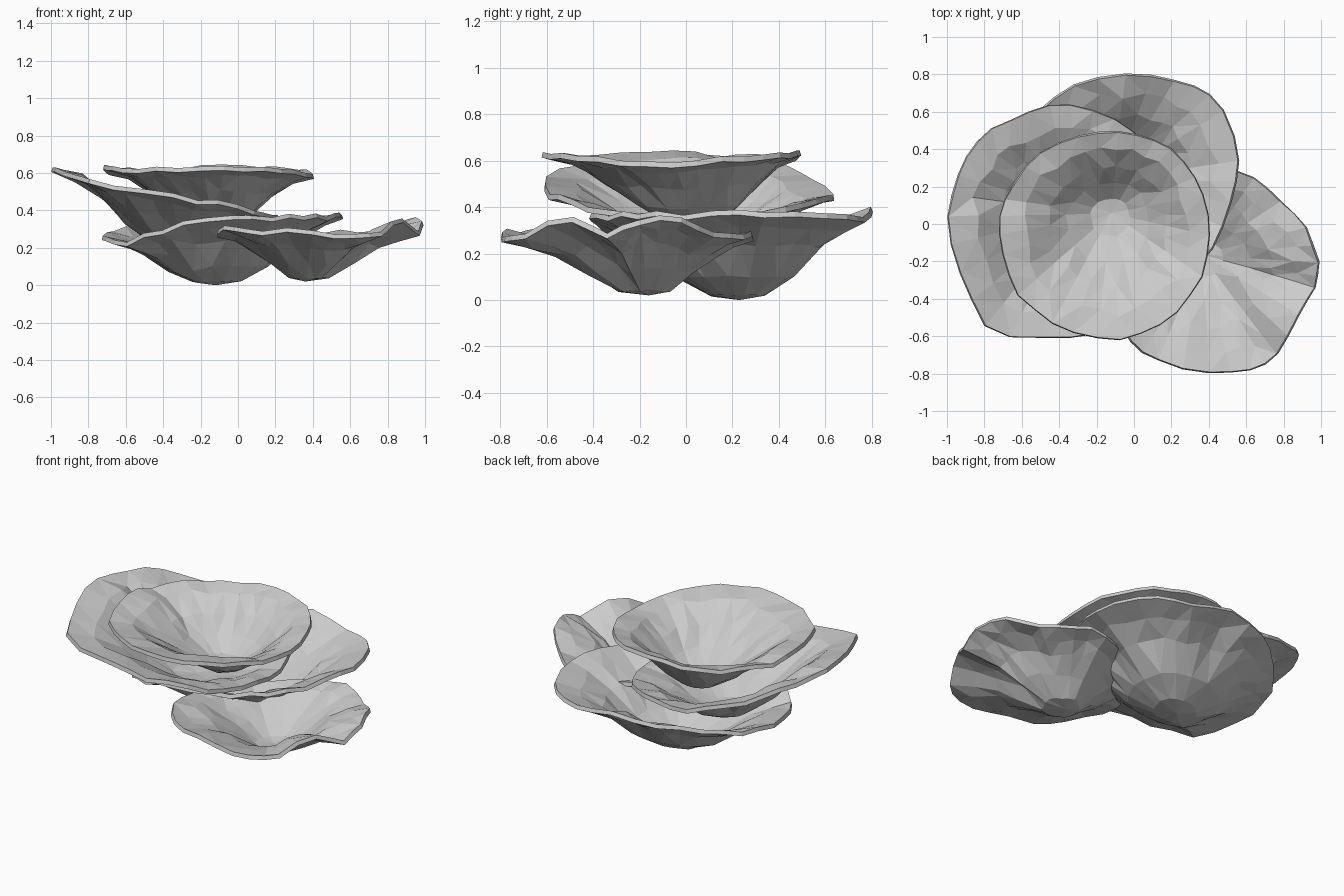
import bpy, bmesh, random
from mathutils import Vector

random.seed(11)
SEGS = 32


def rim_curve(pts, n):
    """Closed smooth curve through the rim points."""
    out, m = [], len(pts)
    for i in range(n):
        u = i * m / n
        k, f = int(u), u - int(u)
        a, b, c, d = (Vector(pts[(k + j) % m]) for j in (-1, 0, 1, 2))
        out.append(0.5 * (2 * b + (c - a) * f + (2 * a - 5 * b + 4 * c - d) * f ** 2
                          + (3 * b - a - 3 * c + d) * f ** 3))
    return out


def plate(name, base, rim, profile, thickness=0.024, wave=0.012):
    """Faceted, wavy cup swept from a base point out to an uneven rim."""
    base = Vector(base)
    rim = rim_curve(rim, SEGS)
    waves = [random.uniform(-wave, wave) for _ in rim]
    bm = bmesh.new()
    centre = bm.verts.new(base)
    rings = []
    for t, h in profile:
        n = SEGS if t > 0.5 else SEGS // 2
        ring = []
        for i in range(n):
            k = i * SEGS // n
            d = rim[k] - base
            edge = t == 1
            ts = t + (random.uniform(-0.01, 0.01) if edge else random.uniform(-0.05, 0.05) * t)
            z = d.z * h + waves[k] * t * t
            if not edge:
                z += random.uniform(-0.014, 0.014) * t
            ring.append(bm.verts.new((base.x + d.x * ts, base.y + d.y * ts, base.z + z)))
        rings.append(ring)
    first = rings[0]
    for i in range(len(first)):
        bm.faces.new((centre, first[i], first[(i + 1) % len(first)]))
    for a, b in zip(rings, rings[1:]):
        na, nb = len(a), len(b)
        for i in range(na):
            j = (i + 1) % na
            if na == nb:
                bm.faces.new((a[i], b[i], b[j], a[j]))
            else:
                p, q, r = b[2 * i], b[2 * i + 1], b[(2 * i + 2) % nb]
                bm.faces.new((a[i], p, q))
                bm.faces.new((a[i], q, a[j]))
                bm.faces.new((a[j], q, r))
    bmesh.ops.triangulate(bm, faces=bm.faces[:])
    me = bpy.data.meshes.new(name)
    bm.to_mesh(me)
    bm.free()
    ob = bpy.data.objects.new(name, me)
    bpy.context.collection.objects.link(ob)
    # Thin shell, growing toward the inside of the cup
    mod = ob.modifiers.new("shell", 'SOLIDIFY')
    mod.thickness = thickness
    mod.offset = 1
    return ob


bowl = [(0.2, 0.06), (0.42, 0.29), (0.64, 0.67), (0.82, 0.87), (1, 1)]
shallow = [(0.2, 0.07), (0.42, 0.4), (0.62, 0.71), (0.82, 0.88), (1, 1)]
cup = [(0.2, 0.06), (0.42, 0.33), (0.6, 0.63), (0.8, 0.9), (1, 1)]

# Top plate: nearly level round cup
plate("top_plate", (-0.12, 0.06, 0.31), [
    (0.41, -0.06, 0.57), (0.35, 0.2, 0.59), (0.2, 0.4, 0.61), (-0.02, 0.49, 0.62),
    (-0.28, 0.48, 0.61), (-0.53, 0.36, 0.6), (-0.68, 0.15, 0.6), (-0.72, -0.08, 0.61),
    (-0.64, -0.35, 0.61), (-0.42, -0.54, 0.61), (-0.12, -0.62, 0.62),
    (0.15, -0.54, 0.61), (0.34, -0.33, 0.58)], cup)

# Middle plate: tilted, high on the left
plate("middle_plate", (-0.32, 0.06, 0.19), [
    (0.22, 0, 0.34), (0.17, 0.25, 0.35), (0.05, 0.45, 0.38), (-0.15, 0.58, 0.41),
    (-0.4, 0.64, 0.43), (-0.63, 0.57, 0.49), (-0.83, 0.46, 0.55), (-0.94, 0.27, 0.59),
    (-1, 0.03, 0.61), (-0.92, -0.29, 0.58), (-0.76, -0.57, 0.53), (-0.42, -0.61, 0.47),
    (-0.15, -0.57, 0.43), (0.06, -0.44, 0.39), (0.18, -0.24, 0.35)], cup)

# Back plate: deep bowl with a drooping left edge
plate("back_plate", (-0.12, 0.23, 0), [
    (0.42, -0.13, 0.35), (0.52, 0.13, 0.36), (0.56, 0.37, 0.36), (0.45, 0.65, 0.36),
    (0.27, 0.76, 0.34), (0, 0.8, 0.37), (-0.3, 0.76, 0.35), (-0.52, 0.6, 0.31),
    (-0.67, 0.4, 0.26), (-0.73, 0.15, 0.25), (-0.64, -0.12, 0.21), (-0.46, -0.31, 0.26),
    (-0.22, -0.4, 0.34), (0.05, -0.4, 0.35), (0.27, -0.29, 0.35)], bowl)

# Front right plate: low, spreading, rippled on the right
plate("front_right_plate", (0.36, -0.16, 0.02), [
    (0.99, -0.2, 0.33), (0.92, -0.02, 0.33), (0.79, 0.12, 0.28), (0.64, 0.25, 0.27),
    (0.45, 0.29, 0.26), (0.24, 0.2, 0.24), (0.05, 0.05, 0.24), (-0.08, -0.15, 0.25),
    (-0.11, -0.4, 0.27), (-0.02, -0.63, 0.29), (0.13, -0.73, 0.28), (0.4, -0.8, 0.26),
    (0.62, -0.78, 0.25), (0.77, -0.69, 0.27), (0.88, -0.49, 0.33), (0.97, -0.34, 0.28)],
      shallow, wave=0.016)
